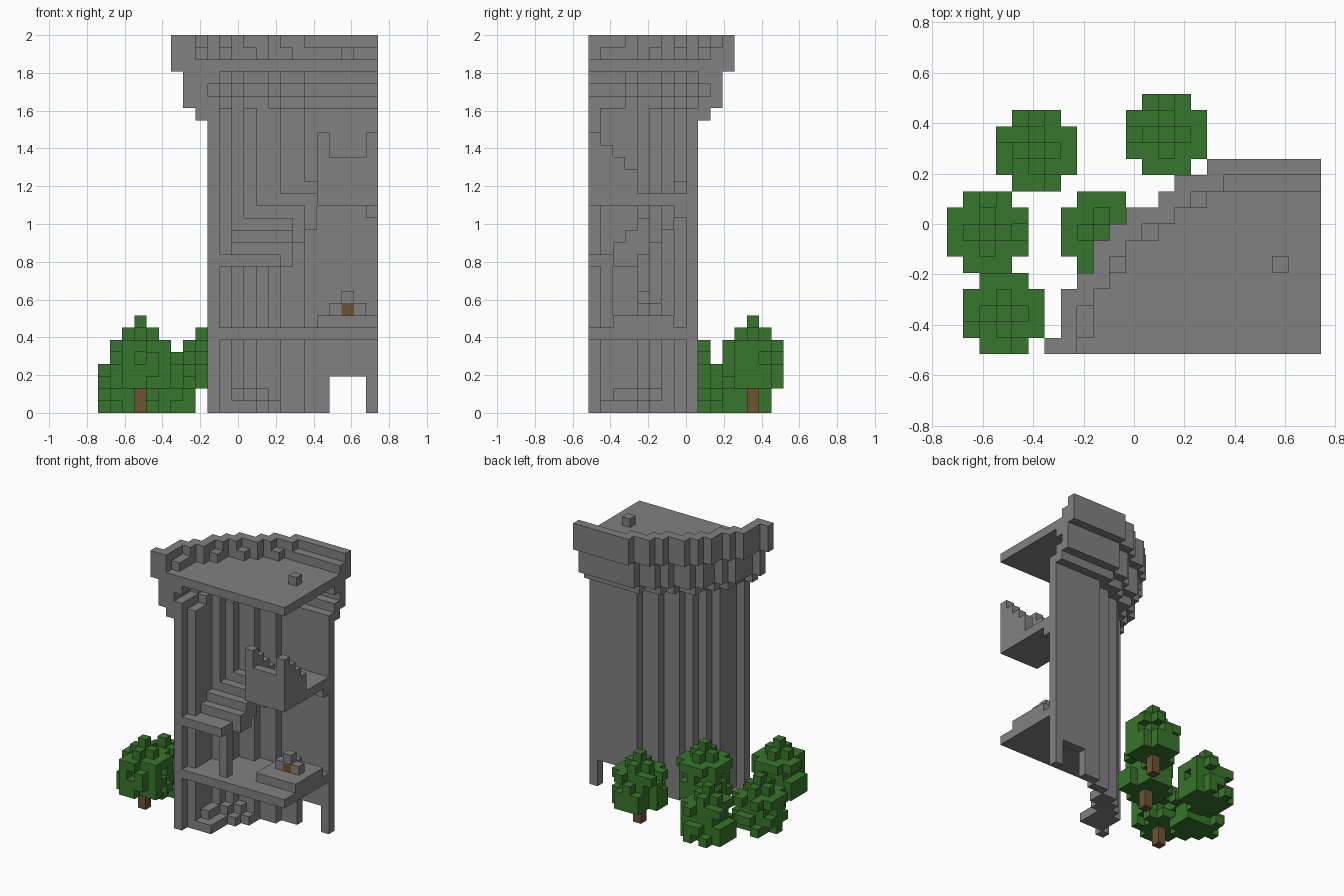
import bpy, bmesh, random
from mathutils import Vector

cube = bpy.data.objects.get("Cube")
if cube:
    bpy.data.objects.remove(cube, do_unlink=True)

random.seed(4)
U = 2 / 31                                   # block size
NX, NY = 23, 16                              # blocks across and deep
DIRS = [(1, 0, 0), (-1, 0, 0), (0, 1, 0), (0, -1, 0), (0, 0, 1), (0, 0, -1)]


def material(name, rgb):
    m = bpy.data.materials.new(name)
    m.use_nodes = True
    m.diffuse_color = (*rgb, 1)
    m.node_tree.nodes["Principled BSDF"].inputs["Base Color"].default_value = (*rgb, 1)
    return m


STONE = material("grey stone", (0.22, 0.22, 0.22))
LEAF = material("leaf green", (0.039, 0.18, 0.025))
WOOD = material("brown wood", (0.15, 0.085, 0.035))


def build(name, cells, mat):
    """Turn a set of blocks into one clean outer surface."""
    cells = set(cells)
    bm = bmesh.new()
    for c in cells:
        for d in DIRS:
            if tuple(a + b for a, b in zip(c, d)) in cells:
                continue
            n = Vector(d)
            u = Vector((d[1], d[2], d[0]))
            v = n.cross(u)
            mid = Vector(c) + Vector((0.5, 0.5, 0.5)) + n / 2
            pts = [mid + (u * a + v * b) / 2 for a, b in ((-1, -1), (1, -1), (1, 1), (-1, 1))]
            bm.faces.new([bm.verts.new(((p.x - NX / 2) * U, (p.y - NY / 2) * U, p.z * U))
                          for p in pts])
    bmesh.ops.remove_doubles(bm, verts=bm.verts, dist=U / 100)
    bmesh.ops.dissolve_limit(bm, angle_limit=0.02, verts=bm.verts, edges=bm.edges)
    mesh = bpy.data.meshes.new(name)
    bm.to_mesh(mesh)
    bm.free()
    mesh.materials.append(mat)
    ob = bpy.data.objects.new(name, mesh)
    bpy.context.collection.objects.link(ob)


def box(x0, x1, y0, y1, z0, z1):
    """Blocks in an inclusive range."""
    return {(x, y, z) for x in range(x0, x1 + 1) for y in range(y0, y1 + 1)
            for z in range(z0, z1 + 1)}


def fill(start, z):
    """Whole curved floor plan: each row runs from its start to the right edge."""
    return {(x, y, z) for y, s in enumerate(start) for x in range(s, NX)}


def ring(start, z, corners=True):
    """Outer one-block shell of a floor plan, open at the two cut sides."""
    plan = fill(start, z)
    steps = [(-1, 0), (0, 1)] + ([(-1, 1)] if corners else [])
    return {(x, y, z) for x, y, z in plan
            if any((x + dx, y + dy, z) not in plan for dx, dy in steps)}


def shrink(s):
    return [max(s[j] + 1, s[j + 1]) for j in range(len(s) - 1)]


# Row starts of the curved plan, from the rim inwards
RIM = [6, 7, 7, 7, 8, 9, 9, 10, 11, 13, 14, 16]
CORBEL = shrink(RIM)
NECK = shrink(CORBEL)
WALL = [9, 10, 10, 10, 11, 12, 13, 15, 17]

# Curved tower wall with a doorway at the back
wall = set()
for z in range(25):
    wall |= ring(WALL, z, corners=False)
build("tower_wall", wall - box(19, 21, 8, 8, 0, 2), STONE)

# Flared courses under the roof, with a groove on the inside
flare = ring(NECK, 24)
for z in (25, 26, 27):
    flare |= ring(CORBEL, z)
    if z != 26:
        flare |= ring(NECK, z)
build("flared_courses", flare, STONE)

# Roof floor, rim and the low steps inside the rim
build("roof_floor", fill(RIM, 28), STONE)
build("roof_rim", ring(RIM, 29) | ring(RIM, 30), STONE)
build("rim_steps", box(8, 8, 1, 2, 29, 29) | box(10, 10, 5, 5, 29, 29)
      | box(12, 12, 7, 7, 29, 29) | box(14, 15, 9, 9, 29, 29)
      | box(16, 22, 10, 10, 29, 29), STONE)
build("chimney_top", box(20, 20, 5, 5, 29, 29), STONE)

# Lower floor with hearth
build("lower_floor", fill(WALL, 6), STONE)
build("hearth_platform", box(18, 22, 2, 6, 7, 7), STONE)
build("hearth_stones", {(19, 4, 8), (21, 4, 8), (20, 5, 8), (20, 4, 9)}, STONE)
build("hearth_log", {(20, 4, 8)}, WOOD)

# Steps on the ground, following the wall
ground = set()
for y in range(1, 6):
    ground |= box(WALL[y] + 1, WALL[y] + 2, y, y, 0, 0)
    if y > 1:
        ground |= box(WALL[y] + 1, WALL[y] + 1, y, y, 1, 1)
build("ground_steps", ground, STONE)

# Landing, its post, and stairs along the wall
build("stair_landing", box(10, 14, 0, 2, 12, 12), STONE)
build("landing_post", box(14, 14, 1, 1, 7, 11), STONE)
stairs = set()
for n in range(1, 7):
    y = 1 + n
    stairs |= box(WALL[y] + 1, max(15, min(17, WALL[y] + 4)), y, y,
                  max(12, 10 + n), 12 + n)
build("stairs", stairs, STONE)

# Balcony with sloping side walls
build("balcony_floor", box(18, 22, 0, 8, 17, 17), STONE)
parapet = box(19, 21, 0, 0, 18, 20)
for x in (18, 22):
    for y in range(4):
        parapet |= box(x, x, y, y, 18, 22 - y)
build("balcony_parapet", parapet, STONE)
build("balcony_bracket", box(22, 22, 7, 7, 16, 16), STONE)


# Trees: ragged leaf layers, some sunk into the ground
def tree(name, cx, cy, base):
    # For each layer: solid radius squared, and the share of outer tips kept
    layers = {2: (2, 0.8), 3: (4, 0.85), 4: (2, 0.2), 5: (2, 0.75), 6: (1, 0), 7: (0, 0)}
    leaves = set()
    for z, (solid, tips) in layers.items():
        for dx in range(-2, 3):
            for dy in range(-2, 3):
                r = dx * dx + dy * dy
                keep = r <= solid or (r <= 5 and random.random() < tips)
                if keep and z + base >= 0:
                    leaves.add((cx + dx, cy + dy, z + base))
    build(name + "_leaves", leaves, LEAF)
    if base == 0:
        build(name + "_trunk", box(cx, cx, cy, cy, 0, 1), WOOD)


for n, spot in enumerate([(5, 12, -2), (13, 13, 0), (2, 7, -2), (3, 2, 0), (9, 7, 0)]):
    tree("tree_%d" % (n + 1), *spot)
